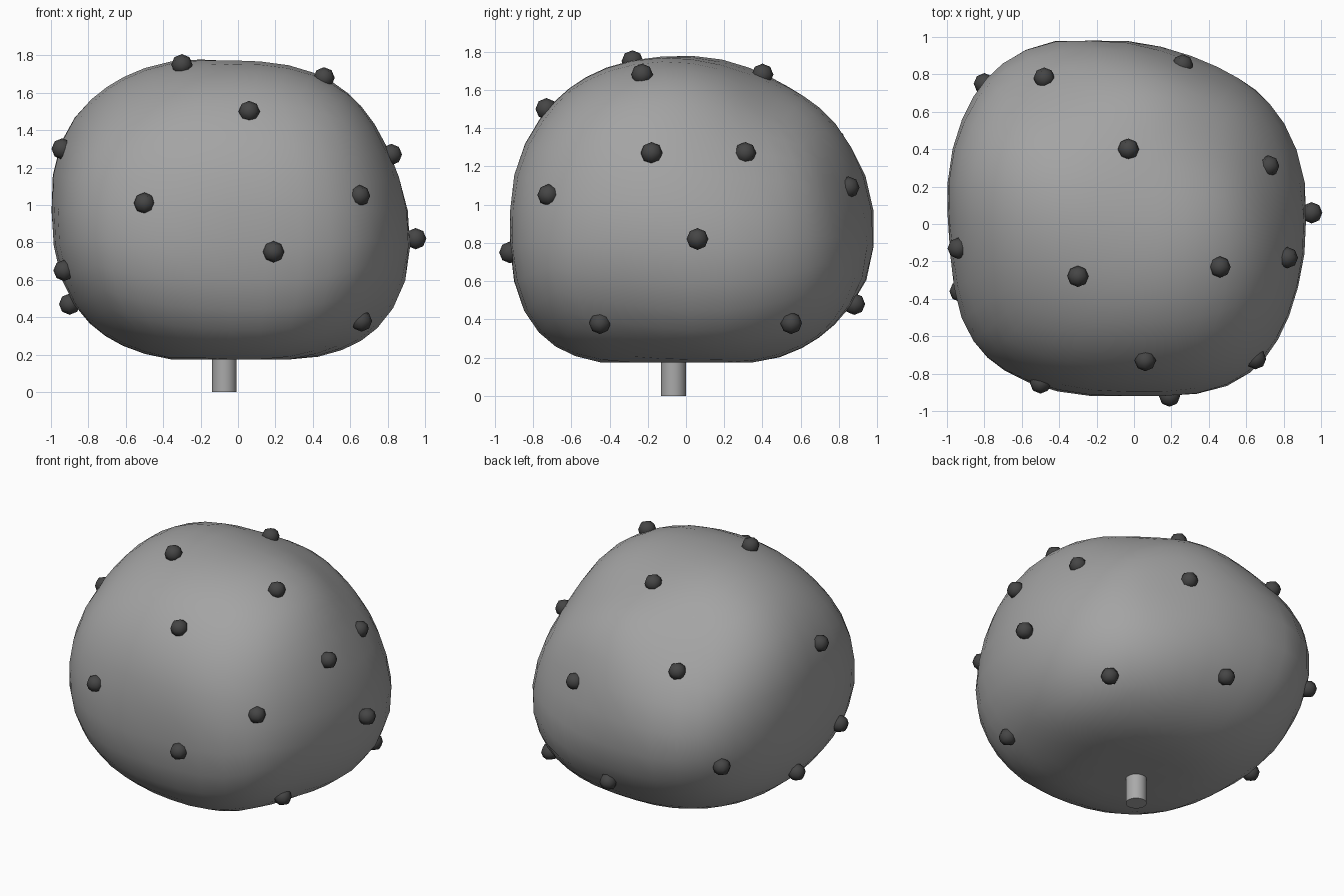
import bpy, bmesh, math
from mathutils import Vector

default = bpy.data.objects.get("Cube")
if default:
    bpy.data.objects.remove(default, do_unlink=True)


def make_material(name, value):
    mat = bpy.data.materials.new(name)
    mat.use_nodes = True
    colour = (value, value, value, 1)
    mat.diffuse_color = colour
    mat.node_tree.nodes["Principled BSDF"].inputs["Base Color"].default_value = colour
    return mat


def make_object(name, bm, mat):
    bmesh.ops.recalc_face_normals(bm, faces=bm.faces)
    mesh = bpy.data.meshes.new(name)
    bm.to_mesh(mesh)
    bm.free()
    mesh.materials.append(mat)
    obj = bpy.data.objects.new(name, mesh)
    bpy.context.collection.objects.link(obj)
    bpy.ops.object.select_all(action="DESELECT")
    obj.select_set(True)
    bpy.context.view_layer.objects.active = obj
    bpy.ops.object.shade_smooth_by_angle(angle=math.radians(60))
    return obj


def rounded_cube(cuts):
    bm = bmesh.new()
    bmesh.ops.create_cube(bm, size=2)
    bmesh.ops.subdivide_edges(bm, edges=bm.edges[:], cuts=cuts, use_grid_fill=True)
    for v in bm.verts:
        v.co.normalize()
    return bm


body_mat = make_material("mid grey", 0.37)
stud_mat = make_material("charcoal", 0.06)
stem_mat = make_material("light grey", 0.40)

# Stud positions, scattered over the body
studs = [Vector(p) for p in (
    (-.3, -.28, 1.75), (.46, -.23, 1.68), (.06, -.73, 1.5), (-.94, -.13, 1.3),
    (.82, -.18, 1.27), (-.5, -.85, 1.01), (.65, -.72, 1.05), (.19, -.92, .75),
    (.95, .06, .82), (-.93, -.36, .65), (-.9, .07, .47), (.66, -.45, .38),
    (-.03, .4, 1.68), (.72, .31, 1.27), (-.8, .75, .74), (-.48, .78, 1.33),
    (.26, .85, 1.09), (.66, .55, .38), (-.02, .88, .48))]

# Body outlines in the three middle planes
front_outline = ((-.3, 1.78), (.88, 1.1), (.88, .57), (.72, .3), (.36, .18),
                 (-.4, .18), (-.8, .37), (-.98, .75), (-.95, 1.35), (-.7, 1.63))
side_outline = ((0, 1.77), (.97, .7), (.8, .39), (.42, .18), (-.53, .19), (-.7, .27),
                (-.83, .4), (-.92, .8), (-.85, 1.3), (-.63, 1.6))
top_outline = ((-.58, .95), (-.4, .98), (.15, .94), (.5, .78), (.78, .53), (.91, 0),
               (.78, -.6), (.6, -.82), (.37, -.91), (-.38, -.91), (-.83, -.69),
               (-1, .1), (-.76, .82))

# Ridges and corners away from the middle planes
ridges = ((.36, -.15, 1.73), (.66, -.15, 1.53), (-.3, .3, 1.73), (-.35, .63, 1.51),
          (-.35, .94, 1.12), (.25, .36, 1.63), (.38, .45, 1.49), (.58, .4, 1.4),
          (-.5, -.55, 1.53), (.5, -.67, .34), (-.62, -.6, .38))

centre = Vector((-.04, .03, .97))
semi = Vector((.95, .95, .81))
POWER = 2.5


def base_radius(d):
    return sum(abs(d[i] / semi[i]) ** POWER for i in range(3)) ** (-1 / POWER)


# Smooth swelling field that pulls the rounded block through the outlines
targets = [Vector((x, centre.y, z)) for x, z in front_outline]
targets += [Vector((centre.x, y, z)) for y, z in side_outline]
targets += [Vector((x, y, .95)) for x, y in top_outline]
targets += [Vector(p) for p in ridges]
targets += [p - (p - centre).normalized() * .017 for p in studs]
dirs = [(p - centre).normalized() for p in targets]
goals = [(p - centre).length / base_radius(d) - 1 for p, d in zip(targets, dirs)]
weights = [0.0] * len(dirs)


def swelling(d):
    return sum(w * math.exp((d.dot(k) - 1) / .1) for w, k in zip(weights, dirs))


for sweep in range(40):
    for i, d in enumerate(dirs):
        weights[i] += (goals[i] - swelling(d) - .2 * weights[i]) / 1.2

# Body
bm = rounded_cube(9)
for v in bm.verts:
    d = v.co.normalized()
    v.co = centre + d * base_radius(d) * (1 + swelling(d))
    v.co.z = min(max(v.co.z, .175), 1.79)
    v.co.x = min(max(v.co.x, -1), .92)
    v.co.y = min(max(v.co.y, -.92), .98)
make_object("body", bm, body_mat)

# Studs
for i, p in enumerate(studs):
    bm = rounded_cube(1)
    for v in bm.verts:
        v.co = p + v.co * .057
    make_object(f"stud_{i + 1}", bm, stud_mat)

# Stem
bm = bmesh.new()
bmesh.ops.create_cone(bm, cap_ends=True, segments=24, radius1=.066, radius2=.066, depth=.3)
bmesh.ops.translate(bm, verts=bm.verts, vec=(-.073, -.065, .15))
make_object("stem", bm, stem_mat)
